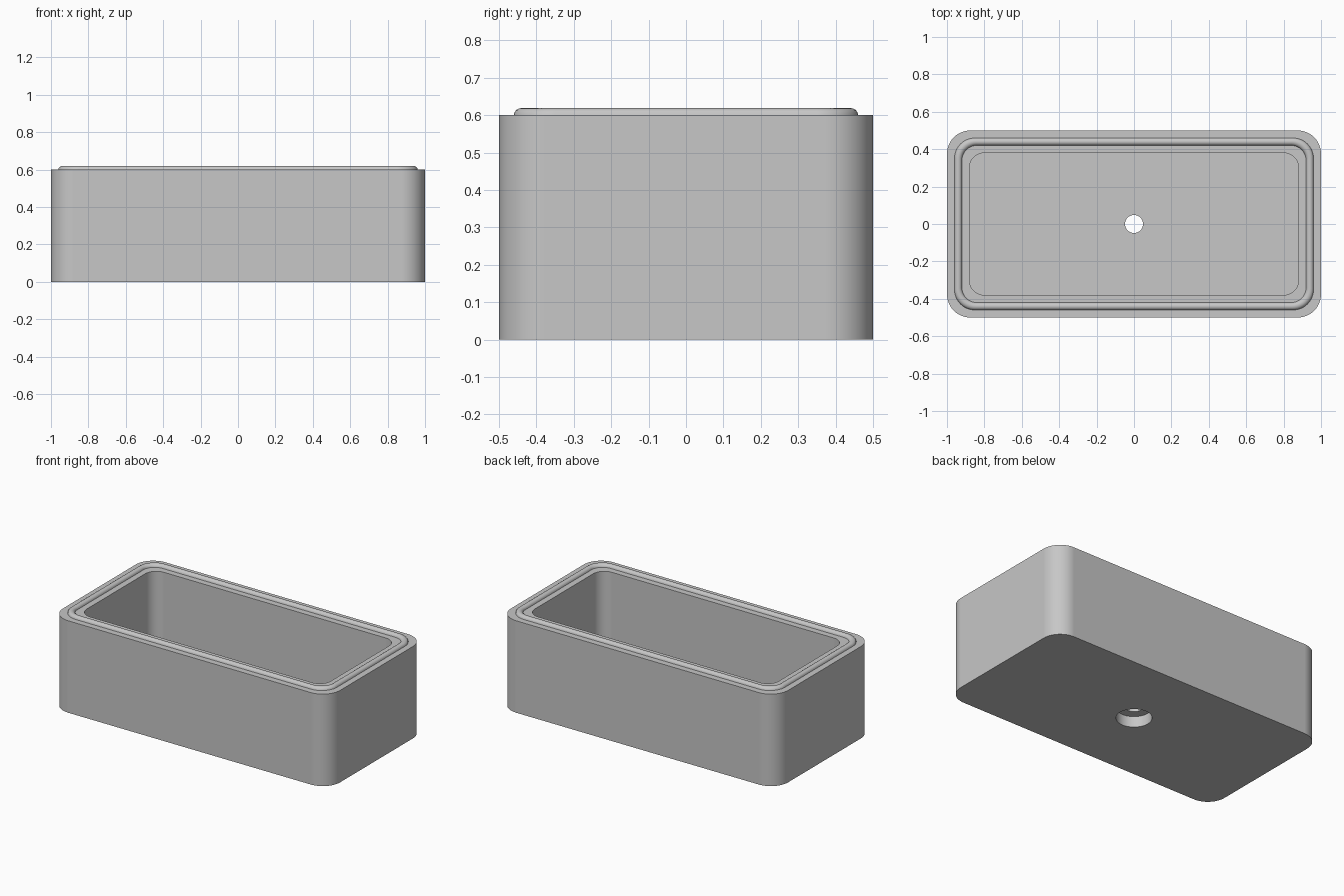
import bpy
import bmesh
import math

SEG = 12       # segments per rounded corner
WALL_TOP = 0.6
FLOOR = 0.12

if "Cube" in bpy.data.objects:
    bpy.data.objects.remove(bpy.data.objects["Cube"], do_unlink=True)

grey = bpy.data.materials.new("plain grey")
grey.use_nodes = True
colour = (0.57, 0.57, 0.57, 1)
grey.diffuse_color = colour
grey.node_tree.nodes["Principled BSDF"].inputs["Base Color"].default_value = colour


def ring(bm, half_x, half_y, radius, z):
    """Rounded rectangle of vertices; a circle when all three sizes match."""
    verts = []
    for quarter, (sx, sy) in enumerate([(1, 1), (-1, 1), (-1, -1), (1, -1)]):
        for i in range(SEG + 1):
            a = (quarter + i / SEG) * math.pi / 2
            verts.append(bm.verts.new((sx * (half_x - radius) + radius * math.cos(a),
                                       sy * (half_y - radius) + radius * math.sin(a), z)))
    return verts


def inset(distance, radius, z):
    """Ring sizes for an outline set in from the outer wall."""
    return (1 - distance, 0.5 - distance, radius, z)


def circle(radius, z):
    return (radius, radius, radius, z)


def loft(name, sections):
    """Skin a closed loop of rings into one hollow solid."""
    bm = bmesh.new()
    rings = [ring(bm, *s) for s in sections]
    for r, lower in enumerate(rings):
        upper = rings[(r + 1) % len(rings)]
        for i in range(len(lower)):
            j = (i + 1) % len(lower)
            bm.faces.new((lower[i], lower[j], upper[j], upper[i]))
    bmesh.ops.remove_doubles(bm, verts=bm.verts, dist=0.0001)
    bmesh.ops.recalc_face_normals(bm, faces=bm.faces)
    mesh = bpy.data.meshes.new(name)
    bm.to_mesh(mesh)
    bm.free()
    mesh.materials.append(grey)
    obj = bpy.data.objects.new(name, mesh)
    bpy.context.collection.objects.link(obj)
    bpy.ops.object.select_all(action="DESELECT")
    obj.select_set(True)
    bpy.context.view_layer.objects.active = obj
    bpy.ops.object.shade_smooth_by_angle(angle=math.radians(35))
    weighted = obj.modifiers.new("even shading", "WEIGHTED_NORMAL")
    weighted.keep_sharp = True
    return obj


# Open box: outer wall, rim, cavity, floor and stepped screw hole
loft("box", [
    inset(0, 0.125, 0),
    inset(0, 0.125, WALL_TOP),
    inset(0.12, 0.08, WALL_TOP),
    inset(0.12, 0.08, FLOOR),
    circle(0.048, FLOOR),
    circle(0.048, 0.07),
    circle(0.105, 0.07),
    circle(0.105, 0),
])

# Rounded sealing bead standing on the rim
bead = []
for k in range(9):
    a = math.pi * k / 8
    across = 0.06 - 0.02 * math.cos(a)
    bead.append(inset(across, 0.14 - across * 0.75, WALL_TOP + 0.019 * math.sin(a)))
loft("sealing_bead", bead)
